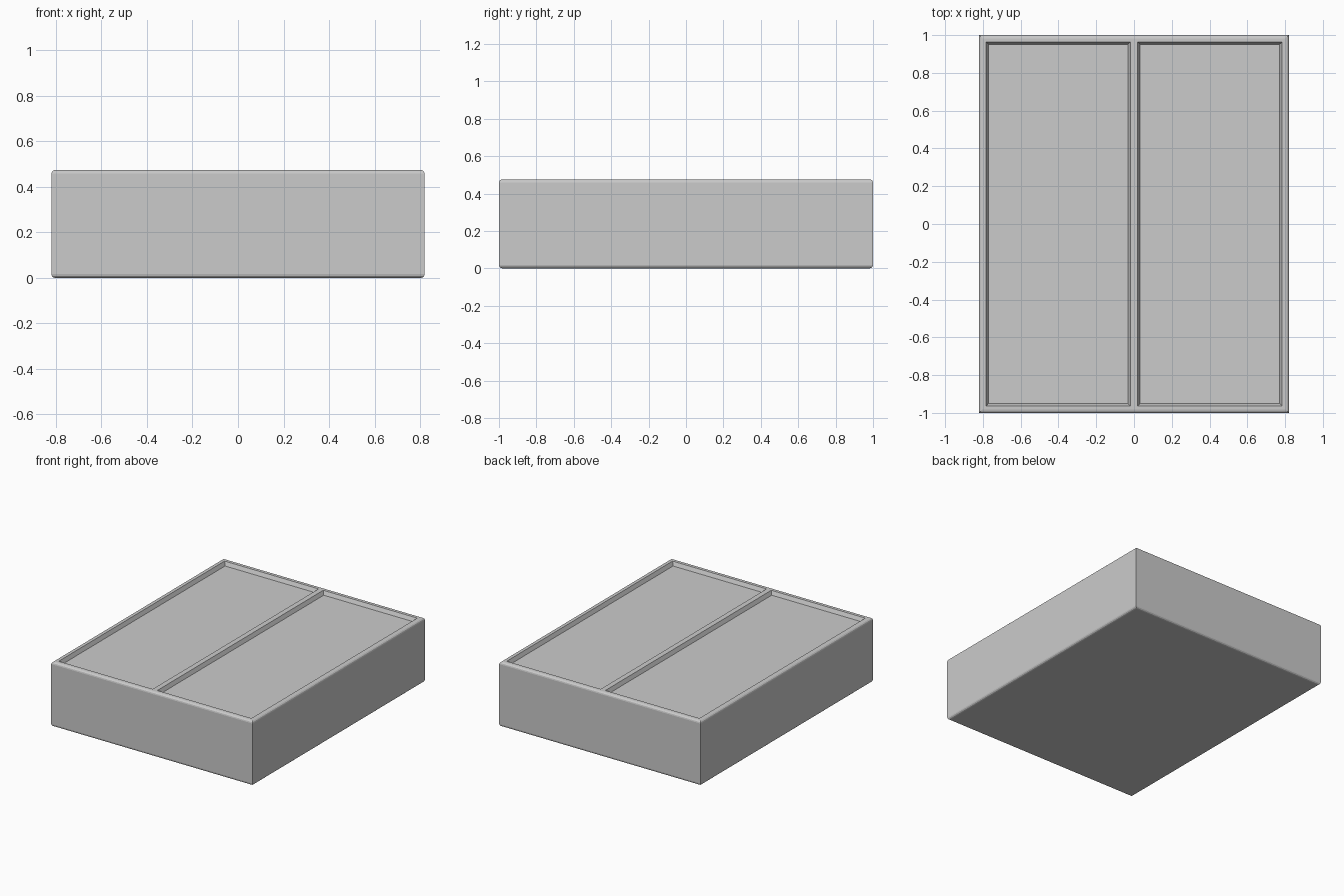
import bpy
import bmesh
from mathutils import Matrix, Vector

if "Cube" in bpy.data.objects:
    bpy.data.objects.remove(bpy.data.objects["Cube"])

WIDTH, LENGTH, HEIGHT = 1.64, 2.0, 0.475
EDGE = 0.017

bm = bmesh.new()

# Main block
bmesh.ops.create_cube(bm, size=1.0, matrix=Matrix.Translation((0, 0, HEIGHT / 2))
                      @ Matrix.Diagonal((WIDTH, LENGTH, HEIGHT, 1)))

# Softened top and bottom rims, vertical corners stay sharp
rims = [e for e in bm.edges if abs(e.verts[0].co.z - e.verts[1].co.z) < 1e-5]
bmesh.ops.bevel(bm, geom=rims, offset=EDGE, segments=3, profile=0.5, affect='EDGES')

# Split down the middle so the top has two panels
bmesh.ops.bisect_plane(bm, geom=bm.verts[:] + bm.edges[:] + bm.faces[:],
                       plane_co=Vector((0, 0, 0)), plane_no=Vector((1, 0, 0)))
bm.normal_update()
panels = [f for f in bm.faces if f.normal.z > 0.99 and f.calc_area() > 0.5]

# Frame border, then sloped walls down to the recessed panels
bmesh.ops.inset_individual(bm, faces=panels, thickness=0.027)
bmesh.ops.inset_individual(bm, faces=panels, thickness=0.018)
for f in panels:
    bmesh.ops.translate(bm, verts=f.verts[:], vec=(0, 0, -0.028))

bmesh.ops.recalc_face_normals(bm, faces=bm.faces[:])
mesh = bpy.data.meshes.new("panelled_block")
bm.to_mesh(mesh)
bm.free()
block = bpy.data.objects.new("panelled_block", mesh)
bpy.context.collection.objects.link(block)
